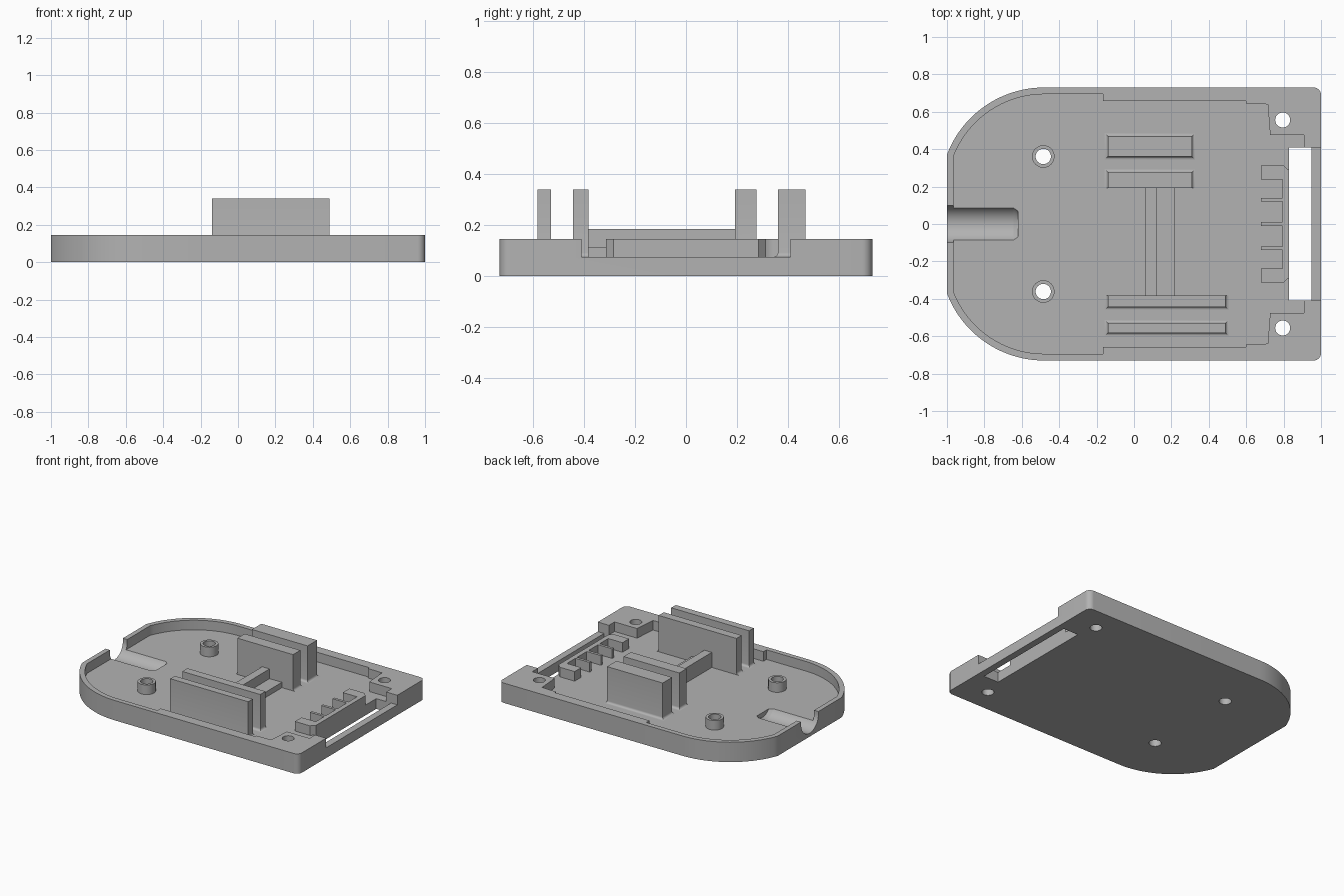
import bpy, bmesh
from math import sin, cos, pi, atan2, sqrt

if "Cube" in bpy.data.objects:
    bpy.data.objects.remove(bpy.data.objects["Cube"])

grey = bpy.data.materials.new("plain_grey")
grey.use_nodes = True
grey.diffuse_color = (0.45, 0.45, 0.45, 1)
grey.node_tree.nodes["Principled BSDF"].inputs["Base Color"].default_value = (0.45, 0.45, 0.45, 1)

FLOOR, RIM = 0.075, 0.145


def loft(name, rings):
    """Closed solid through a stack of matching point rings."""
    bm = bmesh.new()
    loops = [[bm.verts.new(p) for p in ring] for ring in rings]
    n = len(loops[0])
    for a, b in zip(loops, loops[1:]):
        for i in range(n):
            j = (i + 1) % n
            bm.faces.new((a[i], a[j], b[j], b[i]))
    bm.faces.new(loops[0][::-1])
    bm.faces.new(loops[-1])
    bmesh.ops.recalc_face_normals(bm, faces=bm.faces)
    mesh = bpy.data.meshes.new(name)
    bm.to_mesh(mesh)
    bm.free()
    ob = bpy.data.objects.new(name, mesh)
    ob.data.materials.append(grey)
    bpy.context.collection.objects.link(ob)
    return ob


def prism(name, pts, z0, z1):
    return loft(name, [[(x, y, z) for x, y in pts] for z in (z0, z1)])


def box(name, x0, x1, y0, y1, z0, z1):
    return prism(name, [(x0, y0), (x1, y0), (x1, y1), (x0, y1)], z0, z1)


def arc(cx, cy, r, a0, a1, n):
    return [(cx + r * cos(a0 + (a1 - a0) * i / n), cy + r * sin(a0 + (a1 - a0) * i / n))
            for i in range(n + 1)]


def disc(name, x, y, r, z0, z1):
    return prism(name, arc(x, y, r, 0, 2 * pi, 40)[:-1], z0, z1)


def cut(target, cutter):
    bpy.context.view_layer.objects.active = target
    mod = target.modifiers.new("cut", 'BOOLEAN')
    mod.operation, mod.solver, mod.object = 'DIFFERENCE', 'EXACT', cutter
    bpy.ops.object.modifier_apply(modifier=mod.name)
    bpy.data.objects.remove(cutter)


def smooth(ob):
    bpy.ops.object.select_all(action='DESELECT')
    ob.select_set(True)
    bpy.context.view_layer.objects.active = ob
    bpy.ops.object.shade_smooth_by_angle(angle=0.5)


def mirrored(half):
    """Complete a half outline across y = 0."""
    return half + [(x, -y) for x, y in reversed(half)]


def nose(r, x_end):
    """Large rounded corner, from the flat end to the straight side."""
    cx, cy = -0.48, 0.174
    start = atan2(sqrt(r * r - (x_end - cx) ** 2), x_end - cx)
    return arc(cx, cy, r, start, pi / 2, 24)


# Tray body with an open pocket
tray = prism("tray", mirrored(nose(0.556, -1.0) + arc(0.96, 0.69, 0.04, pi / 2, 0, 8)), 0, RIM)
pocket = nose(0.52, -0.965) + [
    (-0.165, 0.694), (-0.165, 0.658), (0.6, 0.658), (0.6, 0.643), (0.715, 0.64),
    (0.728, 0.475), (0.91, 0.475), (0.91, 0.41), (1.1, 0.41)]
cut(tray, prism("pocket_cutter", mirrored(pocket), FLOOR, 0.3))
cut(tray, box("slot_cutter", 0.83, 0.95, -0.41, 0.41, -0.1, 0.3))

# Cable channel through the flat end
profile = [(0.1, 0.3)] + arc(0, 0.125, 0.1, 0, -pi, 24) + [(-0.1, 0.3)]
cut(tray, loft("channel_cutter", [
    [(x, y * s, 0.125 + (z - 0.125) * s) for y, z in profile]
    for x, s in ((-1.1, 1), (-0.645, 1), (-0.62, 0.85))]))

# Screw bosses and through holes
for side, s in (("left", -1), ("right", 1)):
    boss = disc("screw_boss_" + side, -0.485, 0.361 * s, 0.06, FLOOR - 0.005, RIM)
    for ob in (tray, boss):
        cut(ob, disc("boss_hole_cutter", -0.485, 0.361 * s, 0.041, -0.1, 0.3))
    smooth(boss)
    cut(tray, disc("corner_hole_cutter", 0.795, 0.556 * s, 0.04, -0.1, 0.3))
smooth(tray)


# Upright plates with a concave flare at the foot
def upright(name, x1, y0, y1, flare_low=1, flare_high=1):
    r, x0 = 0.017, -0.14
    steps = [(r * (1 - sin(a)), FLOOR + r * (1 - cos(a))) for a in [i * pi / 10 for i in range(6)]]
    rings = []
    for d, z in [(r, FLOOR - 0.004)] + steps + [(0, 0.34)]:
        lo, hi = y0 - d * flare_low, y1 + d * flare_high
        rings.append([(x0 - d, lo, z), (x1 + d, lo, z), (x1 + d, hi, z), (x0 - d, hi, z)])
    smooth(loft(name, rings))


upright("front_outer_upright", 0.49, -0.582, -0.529)
upright("front_inner_upright", 0.49, -0.443, -0.383, 1, 0)
upright("back_inner_upright", 0.31, 0.193, 0.277, 0, 1)
upright("back_outer_upright", 0.31, 0.36, 0.469)

# Stepped bar joining the inner uprights
box("bar_ridge", 0.06, 0.12, -0.384, 0.194, FLOOR - 0.004, 0.185)
box("bar_ledge", 0.12, 0.22, -0.384, 0.194, FLOOR - 0.004, 0.114)

# Comb beside the slot: one outline with five teeth
comb = [(0.83, -0.285), (0.8, -0.314)]
for lo, hi in ((-0.314, -0.238), (-0.14, -0.12), (-0.01, 0.01), (0.12, 0.14), (0.238, 0.314)):
    comb += [(0.795, lo), (0.68, lo), (0.68, hi), (0.795, hi)]
comb += [(0.8, 0.314), (0.83, 0.285)]
prism("comb", comb, FLOOR - 0.004, RIM)
